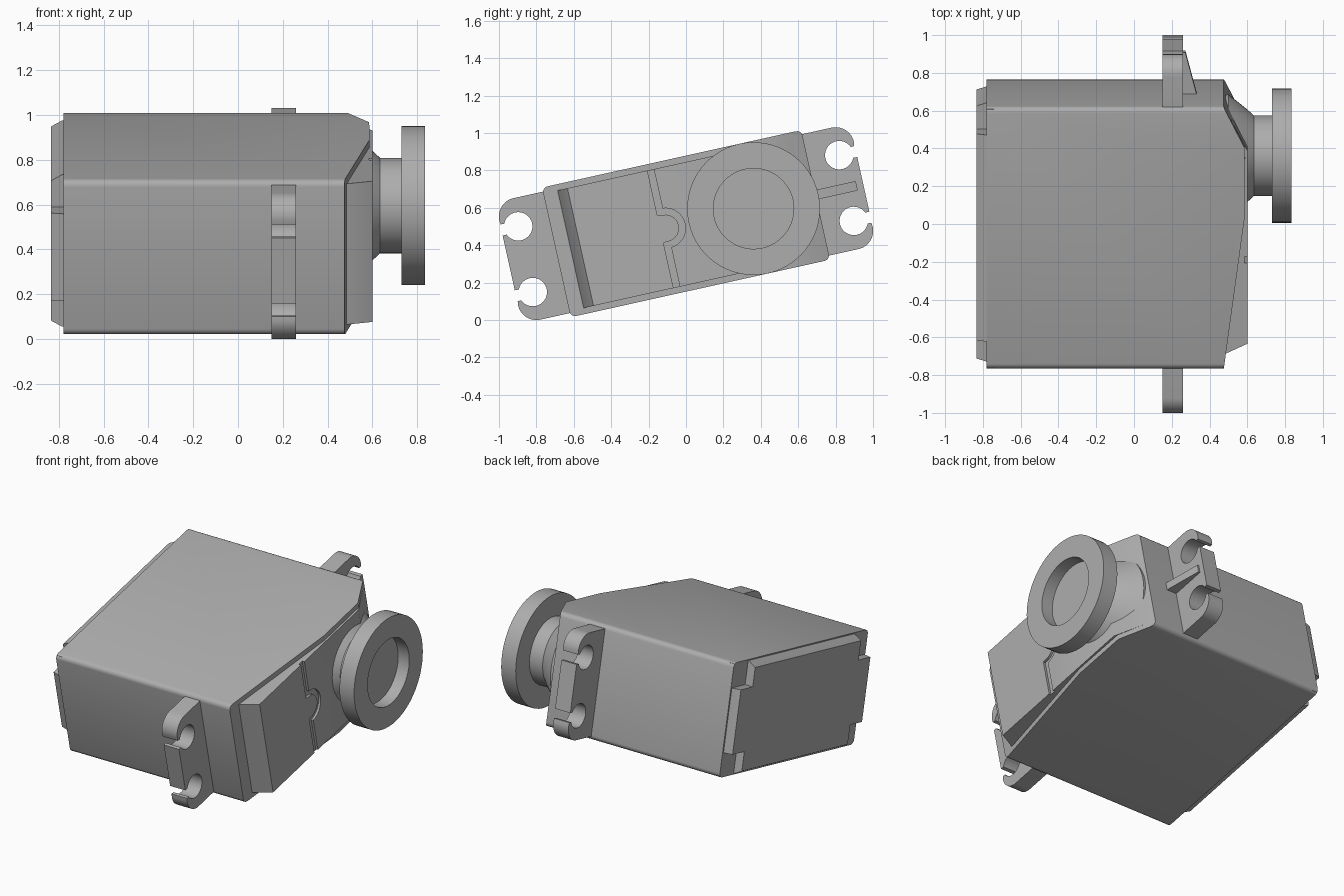
import bpy, bmesh, math
from mathutils import Matrix

if "Cube" in bpy.data.objects:
    bpy.data.objects.remove(bpy.data.objects["Cube"])

# Everything is modelled in a level frame (x axis, y length, z width), then tilted
TILT = Matrix.Translation((0, 0, 0.515)) @ Matrix.Rotation(math.radians(12.5), 4, 'X')

grey = bpy.data.materials.new("plain grey")
grey.diffuse_color = (0.42, 0.42, 0.42, 1)
grey.use_nodes = True
grey.node_tree.nodes["Principled BSDF"].inputs["Base Color"].default_value = grey.diffuse_color


def finish(name, bm):
    bmesh.ops.recalc_face_normals(bm, faces=bm.faces)
    me = bpy.data.meshes.new(name)
    bm.to_mesh(me)
    bm.free()
    me.materials.append(grey)
    ob = bpy.data.objects.new(name, me)
    bpy.context.collection.objects.link(ob)
    ob.matrix_world = TILT
    return ob


def loft(bm, rings, cap=True):
    rows = [[bm.verts.new(p) for p in r] for r in rings]
    n = len(rows[0])
    for a, b in zip(rows, rows[1:]):
        for i in range(n):
            j = (i + 1) % n
            bm.faces.new((a[i], a[j], b[j], b[i]))
    if cap:
        bm.faces.new(rows[0][::-1])
        bm.faces.new(rows[-1])


def plate(name, pts, x0, x1):
    """Outline in (y, z) extruded along x."""
    bm = bmesh.new()
    loft(bm, [[(x, y, z) for y, z in pts] for x in (x0, x1)])
    return finish(name, bm)


def slab(name, pts, half, round_edges=0):
    """Outline in (x, y) extruded along z, with optional rounding of the long corners."""
    bm = bmesh.new()
    loft(bm, [[(x, y, z) for x, y in pts] for z in (-half, half)])
    if round_edges:
        ys = [p[1] for p in pts]
        ends = (min(ys), max(ys))
        edges = [e for e in bm.edges
                 if abs(e.verts[0].co.y - e.verts[1].co.y) < 1e-5
                 and abs(e.verts[0].co.z - e.verts[1].co.z) < 1e-5
                 and min(abs(e.verts[0].co.y - k) for k in ends) < 1e-5]
        bmesh.ops.bevel(bm, geom=edges, offset=round_edges, segments=4,
                        profile=0.5, affect='EDGES')
    return finish(name, bm)


def cut(ob, cutter):
    mod = ob.modifiers.new("cut", 'BOOLEAN')
    mod.operation, mod.solver, mod.object = 'DIFFERENCE', 'EXACT', cutter
    bpy.context.view_layer.objects.active = ob
    bpy.context.view_layer.update()
    bpy.ops.object.modifier_apply(modifier=mod.name)
    bpy.data.objects.remove(cutter)


def arc(cy, cz, r, a0, a1, n):
    return [(cy + r * math.cos(math.radians(a0 + (a1 - a0) * i / n)),
             cz + r * math.sin(math.radians(a0 + (a1 - a0) * i / n))) for i in range(n + 1)]


# Main case with its sloping front
slab("case", [(-0.78, -0.71), (0.475, -0.71), (0.588, 0.13), (0.586, 0.49),
              (0.475, 0.71), (-0.78, 0.71)], 0.355, 0.03)

# Raised front lid with a stepped groove
lid = slab("front_lid", [(0.40, -0.635), (0.485, -0.632), (0.60, -0.578), (0.60, 0.47),
                         (0.487, 0.685), (0.40, 0.685)], 0.322)
outer = [(-0.105, -0.40)] + arc(-0.112, 0, 0.107, -86, 86, 16) + [(-0.105, 0.40)]
inner = [(-0.14, 0.40), (-0.14, 0.075)] + arc(-0.112, 0, 0.072, 86, -86, 16) + \
        [(-0.14, -0.075), (-0.14, -0.40)]
cut(lid, plate("groove_cutter", outer + inner, 0.585, 0.65))

# Rear cap: tapered, with notched corners
bm = bmesh.new()
loft(bm, [[(x, sy * a, sz * b) for sy, sz in ((-1, -1), (1, -1), (1, 1), (-1, 1))]
          for x, a, b in ((-0.835, 0.685, 0.32), (-0.785, 0.70, 0.348), (-0.74, 0.70, 0.348))])
cap = finish("rear_cap", bm)
for sy in (-1, 1):
    for sz in (-1, 1):
        y0, y1, z0, z1 = sy * 0.56, sy * 0.8, sz * 0.20, sz * 0.5
        cut(cap, plate("notch_cutter", [(y0, z0), (y1, z0), (y1, z1), (y0, z1)], -0.9, -0.78))

# Mounting ears, each with two open screw holes
slot = math.degrees(math.asin(0.03 / 0.076))
half = [(0.69, 0.3325)] + arc(0.871, 0.2325, 0.1, 90, 0, 10) + [(0.968, 0.21)] + \
       arc(0.879, 0.18, 0.076, slot, 360 - slot, 32) + [(0.971, 0.15)]
ear = half + [(y, -z) for y, z in reversed(half)]
for side, name in ((-1, "front_ear"), (1, "back_ear")):
    plate(name, [(side * y, z) for y, z in ear], 0.15, 0.26)

# Stiffening rib on the back ear
slab("ear_rib", [(0.25, 0.69), (0.33, 0.69), (0.33, 0.715), (0.272, 0.935), (0.25, 0.935)], 0.026)

# Output shaft: flared collar, neck and dished disc
profile = [(0.42, 0.32), (0.50, 0.325), (0.60, 0.245), (0.635, 0.213), (0.73, 0.213),
           (0.73, 0.355), (0.835, 0.355), (0.835, 0.215), (0.755, 0.215)]
bm = bmesh.new()
loft(bm, [[(x, *p) for p in arc(0.37, 0, r, 0, 360, 64)[:-1]] for x, r in profile])
finish("output_disc", bm)

# Smooth curved surfaces, keep edges crisp
bpy.ops.object.select_all(action='SELECT')
bpy.context.view_layer.objects.active = bpy.data.objects["case"]
bpy.ops.object.shade_smooth_by_angle(angle=math.radians(30))
